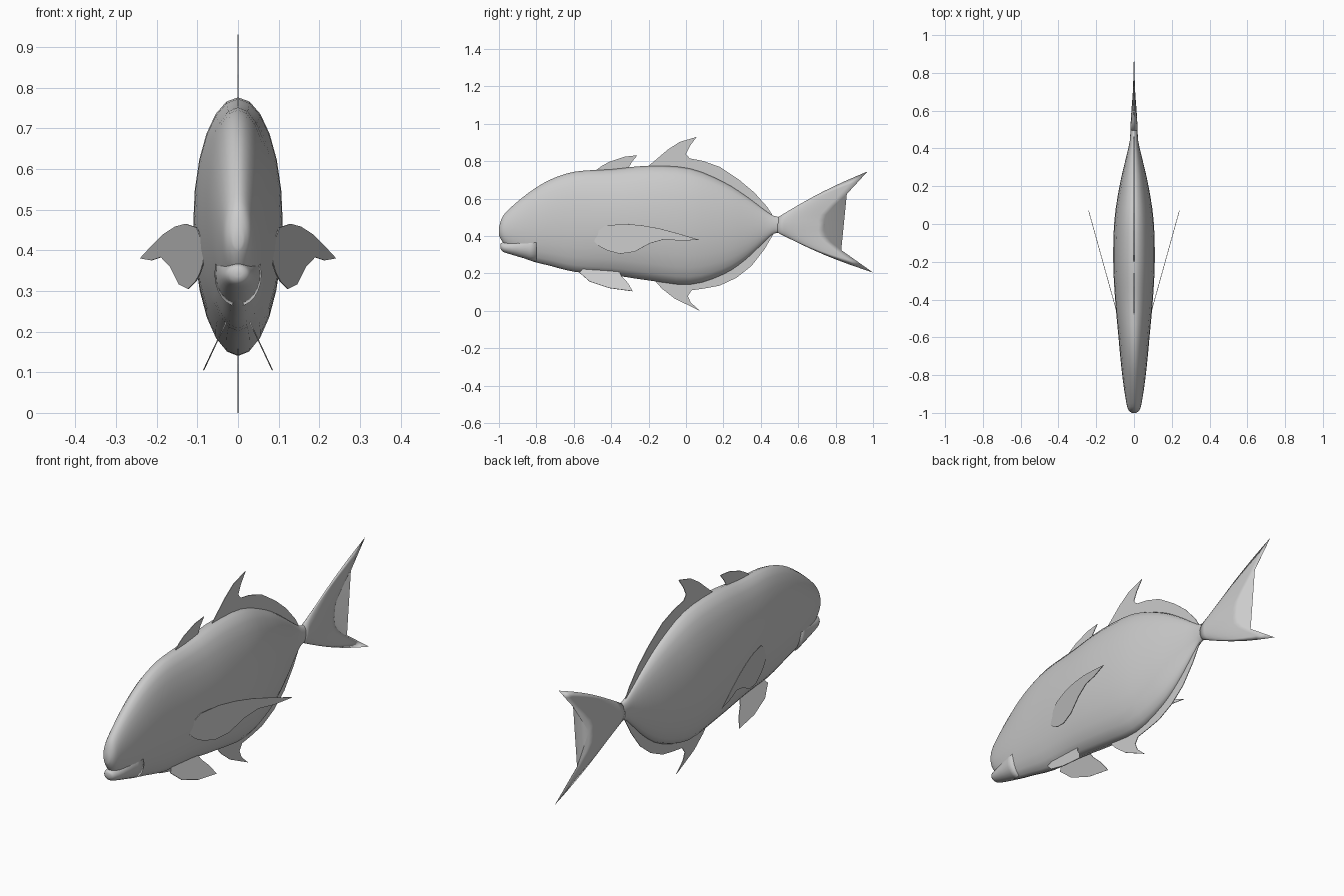
import bpy, bmesh, math

SIDES = 24


def finish(name, bm, smooth=True):
    bmesh.ops.recalc_face_normals(bm, faces=bm.faces)
    me = bpy.data.meshes.new(name)
    bm.to_mesh(me)
    bm.free()
    ob = bpy.data.objects.new(name, me)
    bpy.context.collection.objects.link(ob)
    if smooth:
        for p in me.polygons:
            p.use_smooth = True
    return ob


def loft(name, rings):
    bm = bmesh.new()
    loops = [[bm.verts.new(p) for p in r] for r in rings]
    n = len(loops[0])
    for a, b in zip(loops, loops[1:]):
        for i in range(n):
            j = (i + 1) % n
            bm.faces.new((a[i], a[j], b[j], b[i]))
    bm.faces.new(loops[0])
    bm.faces.new(loops[-1])
    return finish(name, bm)


def spline(rows, steps):
    # Catmull-Rom through rows of numbers
    out = []
    for i in range(len(rows) - 1):
        p0, p1 = rows[max(i - 1, 0)], rows[i]
        p2, p3 = rows[i + 1], rows[min(i + 2, len(rows) - 1)]
        for k in range(steps):
            t = k / steps
            out.append([0.5 * (2 * b + (c - a) * t + (2 * a - 5 * b + 4 * c - d) * t * t
                        + (3 * b - a - 3 * c + d) * t ** 3)
                        for a, b, c, d in zip(p0, p1, p2, p3)])
    out.append(list(rows[-1]))
    return out


def oval(y, bottom, top, w):
    mid, h = (top + bottom) / 2, (top - bottom) / 2
    return [(w * math.cos(a), y, mid + h * math.sin(a))
            for a in (2 * math.pi * i / SIDES for i in range(SIDES))]


def fin(name, outline, x_of=lambda y, z: 0.0):
    bm = bmesh.new()
    bm.faces.new([bm.verts.new((x_of(y, z), y, z)) for y, z in outline])
    ob = finish(name, bm, False)
    m = ob.modifiers.new("thickness", 'SOLIDIFY')
    m.thickness, m.offset = 0.003, 0
    return ob


# Body: y, bottom, top, half width
body = [(-1.0, 0.405, 0.445, 0.012), (-0.985, 0.375, 0.495, 0.029), (-0.95, 0.335, 0.54, 0.04),
        (-0.85, 0.275, 0.625, 0.056), (-0.73, 0.242, 0.70, 0.07), (-0.59, 0.208, 0.745, 0.083),
        (-0.4, 0.192, 0.757, 0.1), (-0.2, 0.163, 0.776, 0.11), (0.02, 0.14, 0.762, 0.104),
        (0.2, 0.195, 0.69, 0.077), (0.32, 0.275, 0.615, 0.05), (0.42, 0.37, 0.54, 0.026),
        (0.47, 0.413, 0.508, 0.02), (0.52, 0.418, 0.50, 0.018)]
loft("body", [oval(*r) for r in spline(body, 3)])

# Lower jaw
jaw = [(-0.992, 0.335, 0.358, 0.012), (-0.98, 0.317, 0.366, 0.028),
       (-0.93, 0.300, 0.375, 0.041), (-0.8, 0.262, 0.42, 0.058)]
loft("lower_jaw", [oval(*r) for r in spline(jaw, 3)])

# Forked tail: each ring spreads from the stalk to the trailing edge
edge = spline([(1.0, 0.205), (0.83, 0.325), (0.745, 0.40), (0.742, 0.46),
               (0.75, 0.515), (0.86, 0.625), (0.97, 0.745)], 2)
tail = []
for k in range(9):
    s = k / 8
    ring = []
    for i in range(SIDES):
        a = 2 * math.pi * i / SIDES
        v = math.sin(a)
        half = SIDES // 2
        j = (i + half // 2) if i <= half // 2 else (half + half // 2 - i if i <= half + half // 2 else i - half - half // 2)
        j = max(0, min(half, j if i <= half // 2 else abs(j)))
        ty, tz = edge[j]
        ry, rz = 0.49, 0.459 + 0.041 * v
        w = 0.018 * (1 - s ** 1.5) + 0.001
        ring.append((w * math.cos(a), ry + (ty - ry) * s,
                     rz + (tz - rz) * s + 0.014 * v * math.sin(math.pi * s)))
    tail.append(ring)
loft("tail_fin", tail)

# Fins on the centre line
fin("front_dorsal_fin", [(-0.49, 0.745), (-0.45, 0.775), (-0.41, 0.797), (-0.33, 0.824),
                         (-0.26, 0.832), (-0.29, 0.795), (-0.31, 0.76), (-0.31, 0.72), (-0.48, 0.72)])
fin("rear_dorsal_fin", [(-0.2, 0.775), (-0.1, 0.86), (-0.035, 0.903), (0.057, 0.93), (0.02, 0.88),
                        (0.0, 0.838), (0.02, 0.815), (0.09, 0.802), (0.18, 0.77), (0.285, 0.70),
                        (0.365, 0.633), (0.435, 0.555), (0.47, 0.5), (0.4, 0.51), (0.2, 0.65),
                        (0.0, 0.73), (-0.2, 0.74)])
fin("anal_fin", [(-0.165, 0.16), (-0.13, 0.12), (-0.06, 0.065), (0.075, 0.0), (0.025, 0.045),
                 (0.01, 0.08), (0.03, 0.11), (0.1, 0.12), (0.18, 0.135), (0.27, 0.177), (0.35, 0.24),
                 (0.42, 0.33), (0.47, 0.415), (0.4, 0.4), (0.2, 0.24), (0.0, 0.18), (-0.15, 0.19)])

# Paired fins
pectoral = [(-0.49, 0.37), (-0.48, 0.42), (-0.43, 0.456), (-0.33, 0.465), (-0.24, 0.458), (-0.14, 0.44),
            (-0.04, 0.413), (0.07, 0.38), (-0.03, 0.375), (-0.115, 0.383), (-0.195, 0.36),
            (-0.275, 0.316), (-0.355, 0.305), (-0.42, 0.323), (-0.46, 0.343)]
pelvic = [(-0.57, 0.205), (-0.515, 0.157), (-0.41, 0.122), (-0.285, 0.105), (-0.31, 0.148),
          (-0.345, 0.185), (-0.36, 0.215), (-0.55, 0.225)]
for side, sx in (("left", -1), ("right", 1)):
    fin(side + "_pectoral_fin", pectoral, lambda y, z: sx * (0.09 + (y + 0.47) * 0.278))
    fin(side + "_pelvic_fin", pelvic, lambda y, z: sx * (0.04 + (0.2 - z) * 0.47))
